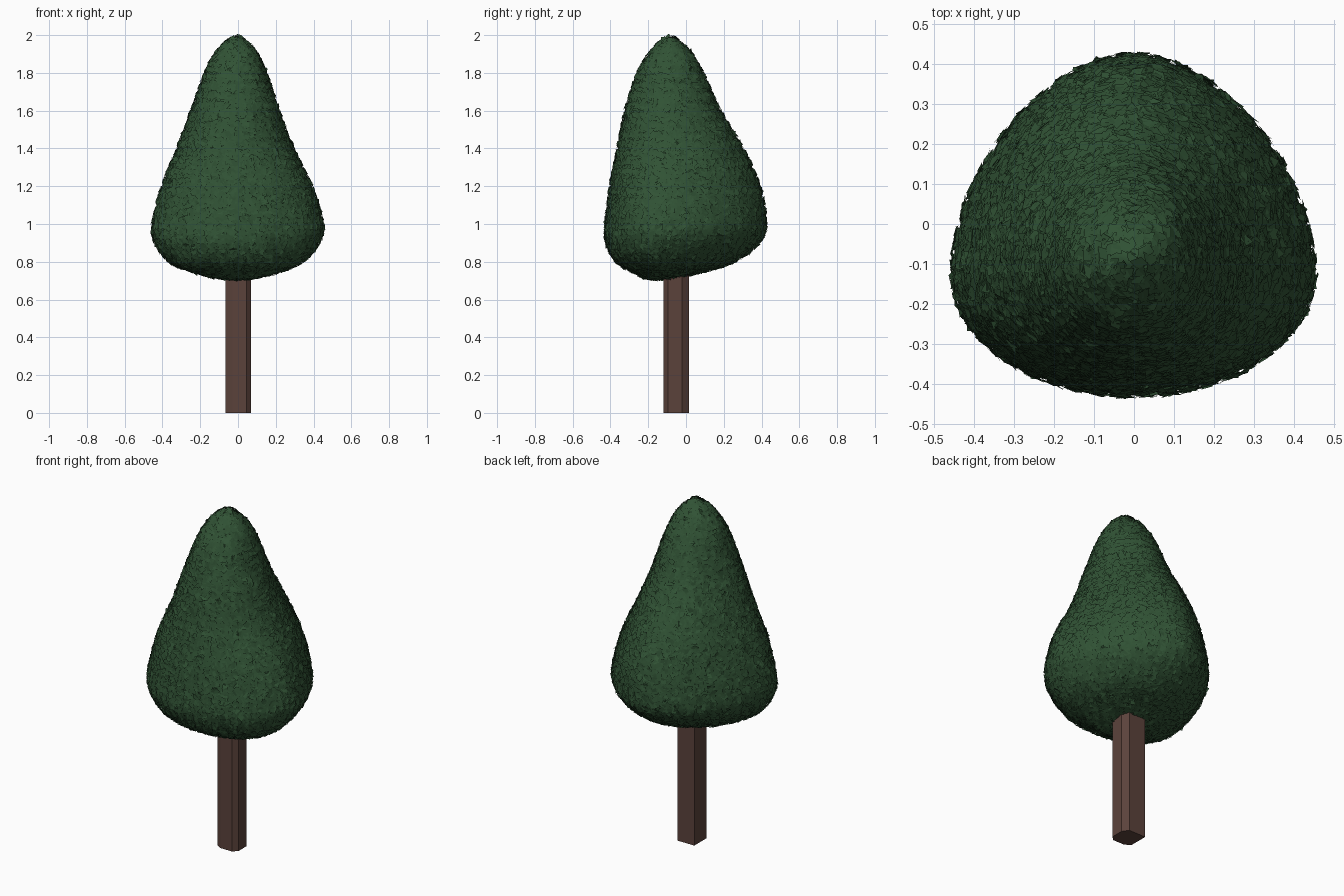
import bpy, bmesh, math, random
from mathutils import Vector

if "Cube" in bpy.data.objects:
    bpy.data.objects.remove(bpy.data.objects["Cube"])

random.seed(4)


def material(name, rgb):
    m = bpy.data.materials.new(name)
    m.diffuse_color = (*rgb, 1)
    m.use_nodes = True
    m.node_tree.nodes["Principled BSDF"].inputs["Base Color"].default_value = m.diffuse_color
    return m


def make_object(name, bm, mat):
    me = bpy.data.meshes.new(name)
    bm.to_mesh(me)
    bm.free()
    me.materials.append(mat)
    ob = bpy.data.objects.new(name, me)
    bpy.context.collection.objects.link(ob)
    return ob


green = material("foliage_green", (0.03, 0.085, 0.035))
brown = material("bark_brown", (0.105, 0.055, 0.044))

# Trunk: irregular chamfered post
section = [(-.065, -.10), (-.03, -.12), (.045, -.12), (.07, -.095),
           (.07, -.02), (.045, .015), (-.065, .015)]
bm = bmesh.new()
base = bm.faces.new([bm.verts.new((x, y, 0)) for x, y in section])
top = bmesh.ops.extrude_face_region(bm, geom=[base])["geom"]
bmesh.ops.translate(bm, vec=(0, 0, .8),
                    verts=[v for v in top if isinstance(v, bmesh.types.BMVert)])
bmesh.ops.recalc_face_normals(bm, faces=bm.faces)
make_object("trunk", bm, brown)

# Crown silhouette: z, left x, right x, front y, back y
rows = [(.710, -.05, .04, -.19, -.11),
        (.720, -.14, .12, -.235, -.02),
        (.75, -.25, .23, -.29, .10),
        (.80, -.37, .35, -.375, .26),
        (.90, -.447, .437, -.430, .395),
        (1.0, -.46, .457, -.433, .432),
        (1.2, -.41, .40, -.41, .40),
        (1.4, -.33, .30, -.37, .31),
        (1.6, -.255, .225, -.33, .19),
        (1.8, -.183, .157, -.265, .098),
        (1.9, -.13, .11, -.205, .04),
        (1.96, -.08, .06, -.15, -.02),
        (1.99, -.03, .02, -.105, -.06)]


def smooth_rows(table, steps):
    # Catmull-Rom through the rows
    out = []
    n = len(table)
    for i in range(n - 1):
        quad = zip(table[max(i - 1, 0)], table[i], table[i + 1], table[min(i + 2, n - 1)])
        quad = list(quad)
        for s in range(steps):
            t = s / steps
            out.append([.5 * (2 * b + (c - a) * t + (2 * a - 5 * b + 4 * c - d) * t * t
                              + (3 * b - a - 3 * c + d) * t ** 3) for a, b, c, d in quad])
    out.append(list(table[-1]))
    return out


SEG = 48
INSET = .010


def ring(row):
    z, x0, x1, y0, y1 = row
    cx, hx = (x0 + x1) / 2, max((x1 - x0) / 2 - INSET, .01)
    cy, hy = (y0 + y1) / 2, max((y1 - y0) / 2 - INSET, .01)
    blend = min(max((1.8 - z) / .6, 0), 1)      # rounded triangle low, round at the tip
    wide = cy - .28 * hy * blend
    pts = []
    for k in range(SEG):
        a = math.tau * k / SEG
        c, s = math.cos(a), math.sin(a)
        if s >= 0:
            e = 1 + .13 * blend
            x = math.copysign(abs(c) ** e, c)
            y = (cy + hy - wide) * s ** e
        else:
            x, y = c, (wide - cy + hy) * s
            y = (wide - (cy - hy)) * s
        pts.append((cx + hx * x, wide + y, z))
    return pts


# Crown core
bm = bmesh.new()
rings = [[bm.verts.new(p) for p in ring(r)] for r in smooth_rows(rows, 4)]
for a, b in zip(rings, rings[1:]):
    for k in range(SEG):
        j = (k + 1) % SEG
        bm.faces.new((a[k], a[j], b[j], b[k]))
bm.faces.new(rings[0][::-1])
bm.faces.new(rings[-1])
bm.normal_update()

# Leaf shards scattered over the core, slightly tilted out of it
leaves = bmesh.new()
for f in bm.faces:
    count = f.calc_area() / .00022
    count = int(count) + (random.random() < count % 1)
    corners = [v.co for v in f.verts]
    for _ in range(count):
        w = [random.random() for _ in corners]
        p = sum((c * q for c, q in zip(corners, w)), Vector()) / sum(w)
        n = f.normal + Vector([random.gauss(0, .14) for _ in range(3)])
        n.normalize()
        u = n.cross(Vector([random.gauss(0, 1) for _ in range(3)])).normalized()
        v = n.cross(u)
        p += f.normal * random.uniform(.002, .009)
        size = random.uniform(.017, .027)
        leaves.faces.new([leaves.verts.new(p + (u * i + v * j) * size)
                          for i, j in ((-1, 0), (0, -.6), (1, 0), (0, .6))])
make_object("crown_leaves", leaves, green)
core = make_object("crown_core", bm, green)
for poly in core.data.polygons:
    poly.use_smooth = True
